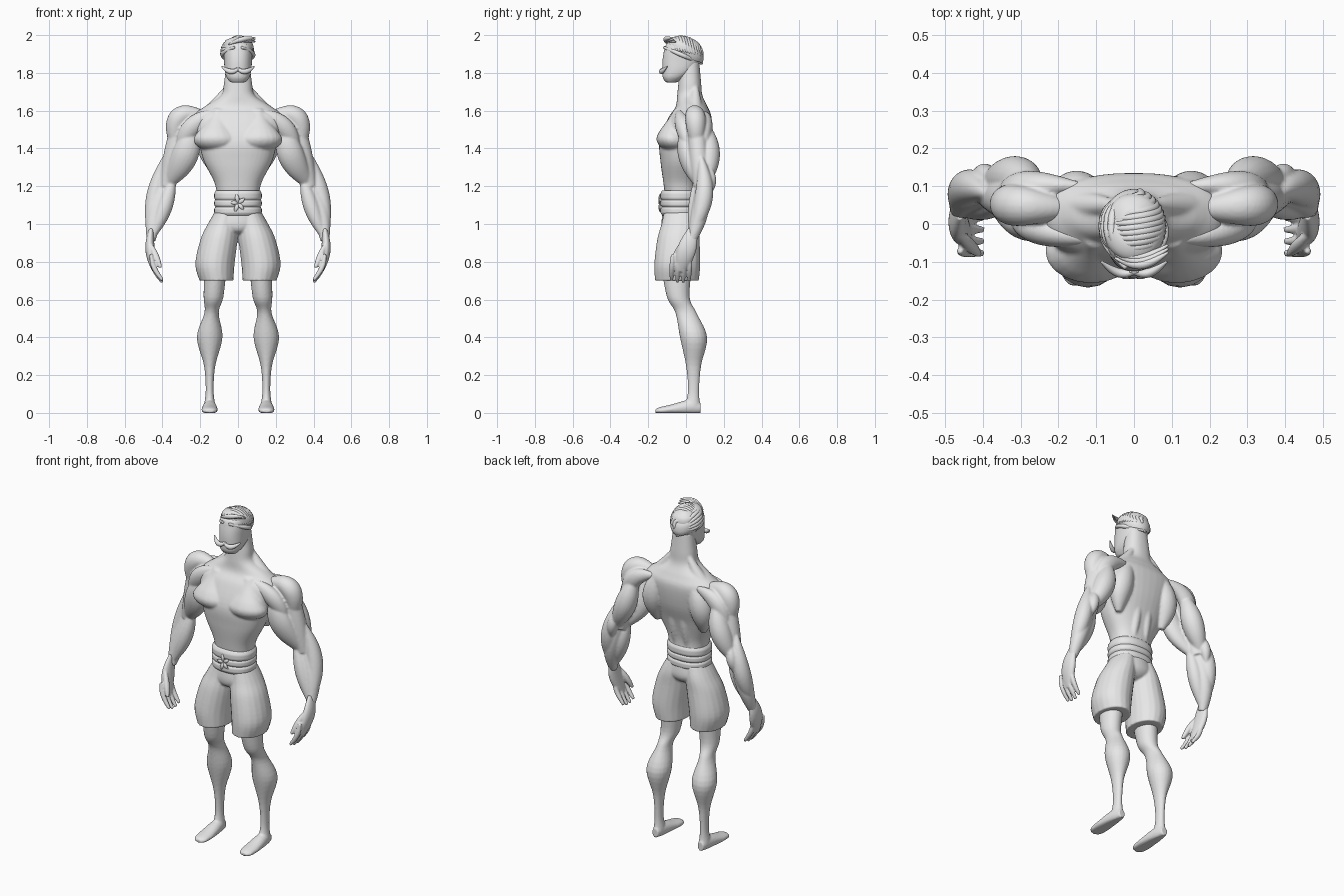
import bpy, bmesh
from math import cos, sin, pi, sqrt, radians, copysign
from mathutils import Vector

cube = bpy.data.objects.get("Cube")
if cube:
    bpy.data.objects.remove(cube, do_unlink=True)

clay = bpy.data.materials.new("pale_grey_clay")
clay.use_nodes = True
clay.diffuse_color = (0.8, 0.8, 0.8, 1)
clay.node_tree.nodes["Principled BSDF"].inputs["Base Color"].default_value = clay.diffuse_color

CM = 0.01          # all sizes below are in hundredths of a unit
X, Y, Z = Vector((1, 0, 0)), Vector((0, 1, 0)), Vector((0, 0, 1))
FLAT = (X, Y)      # horizontal rings
UPRIGHT = (X, Z)   # rings facing the front


def resample(points, steps=5):
    """Smooth path through points of (x, y, z, width, depth)."""
    p = [Vector(q) for q in points]
    p = [p[0]] + p + [p[-1]]
    out = []
    for a, b, c, d in zip(p, p[1:], p[2:], p[3:]):
        for k in range(steps):
            t = k / steps
            out.append(b + ((c - a) * t + (2 * a - 5 * b + 4 * c - d) * t * t
                            + (3 * b - a - 3 * c + d) * t ** 3) / 2)
    return out + [p[-1]]


def loft(bm, points, axes=None, both=True, square=2, n=20):
    """Skin elliptical rings along a path, on one or both sides of the body."""
    path = resample(points)
    centres = [Vector(q[:3]) for q in path]
    last = len(path) - 1
    for side in (1, -1) if both else (1,):
        rings = []
        for i, q in enumerate(path):
            if axes:
                u, v = axes
            else:
                tangent = (centres[min(i + 1, last)] - centres[max(i - 1, 0)]).normalized()
                u = tangent.cross(Y).normalized()
                v = u.cross(tangent)
            ring = []
            for k in range(n):
                angle = 2 * pi * k / n
                c, s = (copysign(abs(w) ** (2 / square), w) for w in (cos(angle), sin(angle)))
                co = (centres[i] + u * c * max(q[3], .2) + v * s * max(q[4], .2)) * CM
                ring.append(bm.verts.new((co.x * side, co.y, max(co.z, 0))))
            rings.append(ring)
        for a, b in zip(rings, rings[1:]):
            for k in range(n):
                m = (k + 1) % n
                bm.faces.new((a[k], a[m], b[m], b[k]))
        bm.faces.new(rings[0])
        bm.faces.new(rings[-1])


def core(bm, *rows, square=2.3, axes=FLAT):
    """Central volume from rows of (y, z, width, depth)."""
    loft(bm, [(0, *row) for row in rows], axes, both=False, square=square, n=40)


def muscle(bm, start, end, wide, deep, bow=(0, 0, 0), tip=.25, skew=1, axes=None, both=True):
    """Spindle from start to end, bowed sideways, with thinner tips."""
    points = []
    for k in range(7):
        t = k / 6
        centre = Vector(start).lerp(Vector(end), t) + Vector(bow) * sin(pi * t)
        swell = tip + (1 - tip) * sin(pi * t ** skew)
        points.append((*centre, wide * swell, deep * swell))
    loft(bm, points, axes, both)


def finish(bm, name, voxel=0, blend=3):
    """Make the object; a voxel size fuses its overlapping volumes."""
    bmesh.ops.recalc_face_normals(bm, faces=bm.faces)
    mesh = bpy.data.meshes.new(name)
    bm.to_mesh(mesh)
    bm.free()
    mesh.shade_smooth()
    mesh.materials.append(clay)
    ob = bpy.data.objects.new(name, mesh)
    bpy.context.collection.objects.link(ob)
    if voxel:
        fuse = ob.modifiers.new("fuse", "REMESH")
        fuse.mode = "VOXEL"
        fuse.voxel_size = voxel * CM
        fuse.use_smooth_shade = True
        soften = ob.modifiers.new("soften", "SMOOTH")
        soften.factor = 0.5
        soften.iterations = blend


# Torso and neck
bm = bmesh.new()
core(bm, (-2.5, 114, 11, 8.5), (-3, 122, 12.5, 9), (-2.5, 133, 18, 11), (-1, 144, 21, 13),
     (2, 156, 24, 11.5), (3, 162, 18, 8.5), (2, 168, 9, 6.7), (2, 175, 7.4, 6), (2, 186, 6, 5))
# Chest, trapezius, neck cords, shoulder blades and spine muscles
muscle(bm, (10, -4, 161), (10, -5, 137), 12.3, 8.5, bow=(1.5, -3, 0), skew=2, axes=FLAT)
muscle(bm, (4, 5, 175), (23, 5, 157), 3.5, 3.5, bow=(0, 0, -5))
muscle(bm, (6, 1, 178), (1.5, -5, 162), 1.5, 1.5)
muscle(bm, (10, 9, 161), (15, 5, 130), 6.5, 6, bow=(3, 1, 0))
muscle(bm, (3, 8, 152), (4, 4, 116), 3, 3)
finish(bm, "torso", voxel=.7)

# Arms: three deltoid heads
bm = bmesh.new()
muscle(bm, (17, 4, 157), (32, 6, 136), 5.6, 5.5, bow=(7, 0, 9), tip=.4)
muscle(bm, (8, -4, 160), (31, 3, 134), 5, 4, bow=(5, -1, 4))
muscle(bm, (14, 10, 158), (33, 8, 132), 5, 4, bow=(5, 1, 6))
# Upper arm core, biceps and triceps
muscle(bm, (30, 5, 157), (38, 8, 120), 5, 5, tip=.8)
muscle(bm, (25, 0, 154), (39, 8, 119), 7, 5.2, bow=(-4, -3, 0))
muscle(bm, (27, 10, 154), (40, 10, 120), 6, 6, bow=(-2, 2, 0))
# Forearm core, extensor, flexor and elbow
muscle(bm, (37, 8, 124), (46, 3, 91), 4.5, 4.5, bow=(2, 2, 0), tip=.5)
muscle(bm, (39, 8, 135), (47, 3, 94), 4.6, 4.8, bow=(1, 4, 0))
muscle(bm, (34, 6, 126), (46, 3, 92), 4.3, 4.3, bow=(-1, 1, 0))
muscle(bm, (38, 12, 131), (41, 12, 115), 3, 3, bow=(0, 1, 0))
finish(bm, "arms", voxel=.6)

# Hands with curled fingers and thumb
bm = bmesh.new()
muscle(bm, (46, 3.5, 97), (44, -3, 75), 2.5, 5, bow=(1.5, 0, 0), tip=.5)
for i in range(4):
    y = 2.2 - 3.1 * i
    length = sin(pi * (i + 1) / 5)
    muscle(bm, (46, y, 84), (40, y - .6, 72 - 3 * length), 1.4, 1.4, bow=(1.5, 0, 0), tip=.6)
muscle(bm, (46, -3, 89), (41, -8, 77), 1.7, 1.7, tip=.5)
finish(bm, "hands", voxel=.5, blend=2)

# Legs and feet
bm = bmesh.new()
loft(bm, [(12, -5, 76, 6, 8), (13, -4, 61, 5.2, 6), (14, 0, 53, 3.8, 5.6), (15, 4, 40, 6.8, 7.2),
          (15, 4, 25, 3, 4), (15, 4, 12, 2.1, 3), (15, 3.5, 4, 3, 4)], FLAT)
loft(bm, [(15, 7.8, 2.5, 2, 2.8), (15, 2, 3, 3.4, 4), (15, -8, 1.8, 4.3, 2.6),
          (15, -14, 1.2, 3.8, 1.8), (15, -16.2, 1, 2, 1)], UPRIGHT)
finish(bm, "legs_and_feet", voxel=.6)

# Loose shorts
bm = bmesh.new()
core(bm, (-3, 107, 11.2, 9.2), (-3, 100, 13.5, 10), (-3.5, 96, 9, 8), (-3.5, 94, 3, 3), square=2)
loft(bm, [(6, -3, 107, 6, 8.5), (8, -3, 100, 8, 10), (10, -4, 92, 9.8, 11.2),
          (12.2, -4.6, 79, 10.4, 12.2), (11.4, -4.8, 70, 9, 11.6)], FLAT)
finish(bm, "shorts", voxel=.6)

# Waist sash of three stacked wraps
bm = bmesh.new()
for z, half in ((107, 2.4), (111, 2.2), (115, 2.8)):
    for edge in (1,):
        core(bm, *[(-3.4, z + half * k / 2, 12.6 - abs(k) ** 3 / 9, 10.1 - abs(k) ** 3 / 9)
                   for k in range(-2, 3)])
finish(bm, "waist_sash")

# Sash knot of small folded lobes
bm = bmesh.new()
for k in range(5):
    a = radians(30 + 72 * k)
    muscle(bm, (0, -13.5, 111), (4 * cos(a), -13.7, 111 + 5 * sin(a)), 1.1, .6, bow=(0, -.4, 0), both=False)
finish(bm, "sash_knot")

# Head
bm = bmesh.new()
core(bm, (-7.8, 175, 4, 3), (-6.3, 177.5, 6, 6), (-4, 181, 7, 8.5), (-2.5, 186, 7.4, 10),
     (-1.8, 191, 7.6, 10), (-1.5, 195, 7, 9), (-1, 198, 3.5, 5))
finish(bm, "head", voxel=.6, blend=2)

# Moustache with upturned tips
bm = bmesh.new()
muscle(bm, (-1, -12.5, 182.5), (8.6, -10, 183.4), 1.4, 1.2, bow=(0, -1.7, -2.2))
finish(bm, "moustache")

# Hair: cap tilted down at the back, and hairline band
bm = bmesh.new()
core(bm, (-.8, 188.5, 7.6, 9.4), (-.5, 191, 8.3, 9.8), (-.3, 194.5, 8, 9), (0, 197, 5.5, 6), (0, 198, 2, 2),
     square=2, axes=(X, Vector((0, 1, -.35))))
muscle(bm, (2, -11.6, 193.5), (0, 8.4, 185), 1.2, 1.2, bow=(7, 0, 0), tip=.6)


def lock(path):
    """One strand following (angle, front-to-back) positions over the scalp."""
    points = []
    for k, (a, y) in enumerate(path):
        y = max(-.97, min(.97, y))
        w = sqrt(1 - y * y)
        r = .5 + .75 * sin(pi * k / 4)
        points.append((8.2 * cos(a) * w, 9.2 * y - .5, 190.5 - 2 * y + 8 * sin(a) * w, r, r))
    loft(bm, points, both=False, n=10)


# Combed-over locks, side locks and front tufts
ts = [k / 4 for k in range(5)]
for i in range(13):
    lock([(radians(128 - 125 * t), .145 * i - .95 + .35 * t * t) for t in ts])
for j in range(5):
    lock([(radians(135 + 12 * j), 1.8 * t - .9) for t in ts])
for j in range(3):
    muscle(bm, (-5, j - 9, 195 + j / 2), (9, j - 7.5, 198.5 - j), 1.3, 1.2, bow=(0, -2.5, 1), both=False)
finish(bm, "hair")
